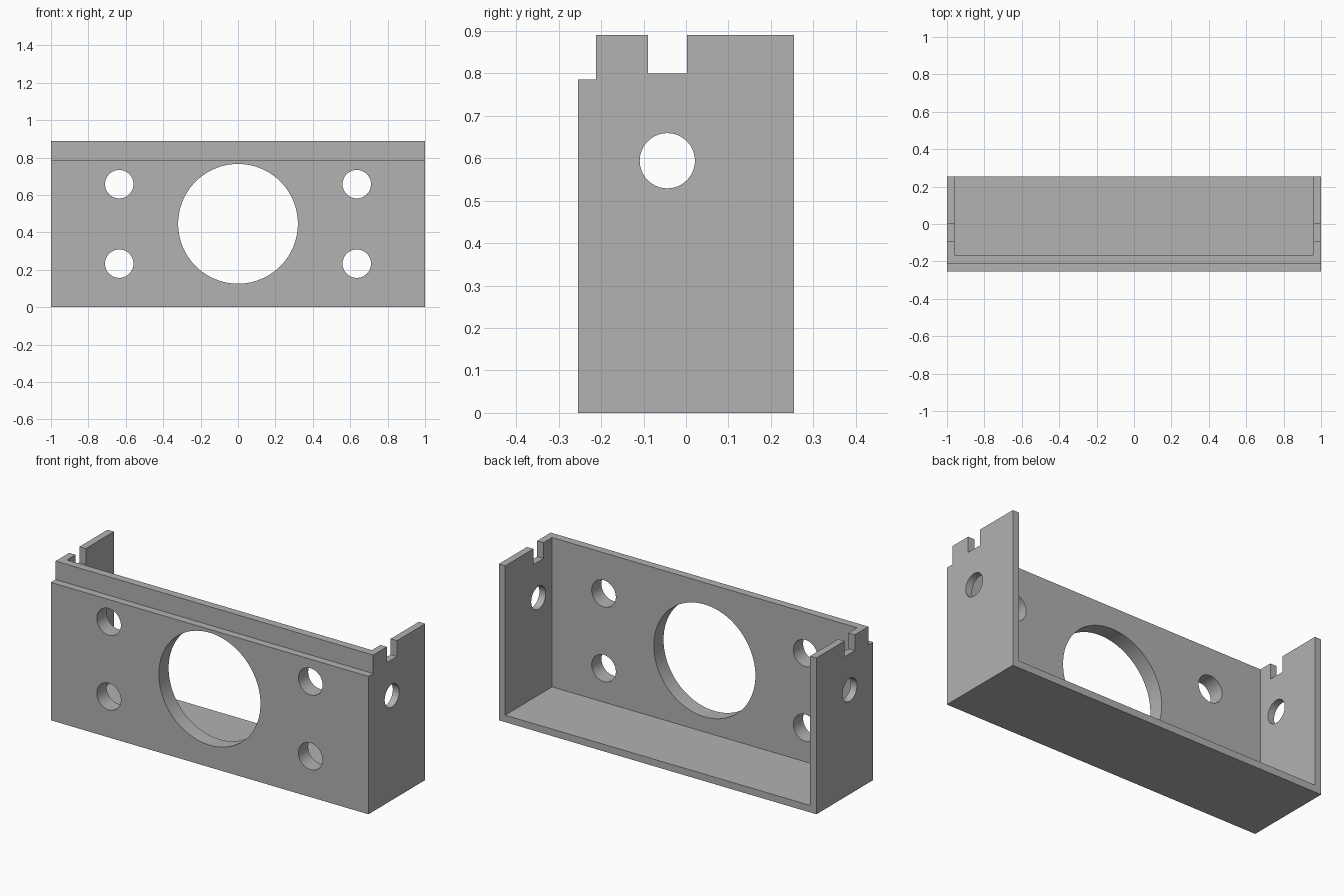
import bpy, math

if "Cube" in bpy.data.objects:
    bpy.data.objects.remove(bpy.data.objects["Cube"])

grey = bpy.data.materials.new("plain_grey")
grey.diffuse_color = (0.445, 0.445, 0.445, 1)
grey.use_nodes = True
grey.node_tree.nodes["Principled BSDF"].inputs["Base Color"].default_value = grey.diffuse_color


def box(name, x, y, z):
    """Box spanning the given (min, max) ranges."""
    bpy.ops.mesh.primitive_cube_add(size=1, location=[sum(r) / 2 for r in (x, y, z)])
    ob = bpy.context.object
    ob.name = name
    ob.scale = [r[1] - r[0] for r in (x, y, z)]
    bpy.ops.object.transform_apply(location=True, rotation=True, scale=True)
    return ob


def rod(name, radius, length, centre, axis, sides=64):
    """Cylinder along x or y."""
    rot = (0, math.pi / 2, 0) if axis == "x" else (math.pi / 2, 0, 0)
    bpy.ops.mesh.primitive_cylinder_add(vertices=sides, radius=radius, depth=length,
                                        location=centre, rotation=rot)
    ob = bpy.context.object
    ob.name = name
    bpy.ops.object.transform_apply(location=True, rotation=True, scale=True)
    return ob


W, D, H = 1.0, 0.255, 0.89      # half width, half depth, height
T = 0.04                        # side and floor thickness
INNER = -0.167                  # back face of the thick front plate

housing = box("housing", (-W, W), (-D, D), (0, H))
housing.data.materials.append(grey)

cutters = [
    # cavity, open at the top and back
    box("cavity_cutter", (-W + T, W - T), (INNER, 1), (T, 2)),
    # step along the top of the front plate
    box("step_cutter", (-2, 2), (-1, -0.212), (0.785, 2)),
    # notches in both side walls
    box("notch_left_cutter", (-2, -W + T + 0.02), (-0.09, 0.002), (0.80, 2)),
    box("notch_right_cutter", (W - T - 0.02, 2), (-0.09, 0.002), (0.80, 2)),
    # large opening in the front plate
    rod("large_hole_cutter", 0.32, 0.3, (0, -0.23, 0.446), "y", 96),
    # round hole through both side walls
    rod("side_hole_cutter", 0.065, 3, (0, -0.044, 0.594), "x"),
]
# four mounting holes
for sx in (-1, 1):
    for z in (0.233, 0.658):
        cutters.append(rod("mounting_hole_cutter", 0.076, 0.3, (sx * 0.635, -0.23, z), "y"))

bpy.ops.object.select_all(action="DESELECT")
housing.select_set(True)
bpy.context.view_layer.objects.active = housing
for c in cutters:
    m = housing.modifiers.new("cut", "BOOLEAN")
    m.operation, m.solver, m.object = "DIFFERENCE", "EXACT", c
    bpy.ops.object.modifier_apply(modifier=m.name)
for c in cutters:
    bpy.data.objects.remove(c)

bpy.ops.object.shade_smooth_by_angle(angle=math.radians(30))
